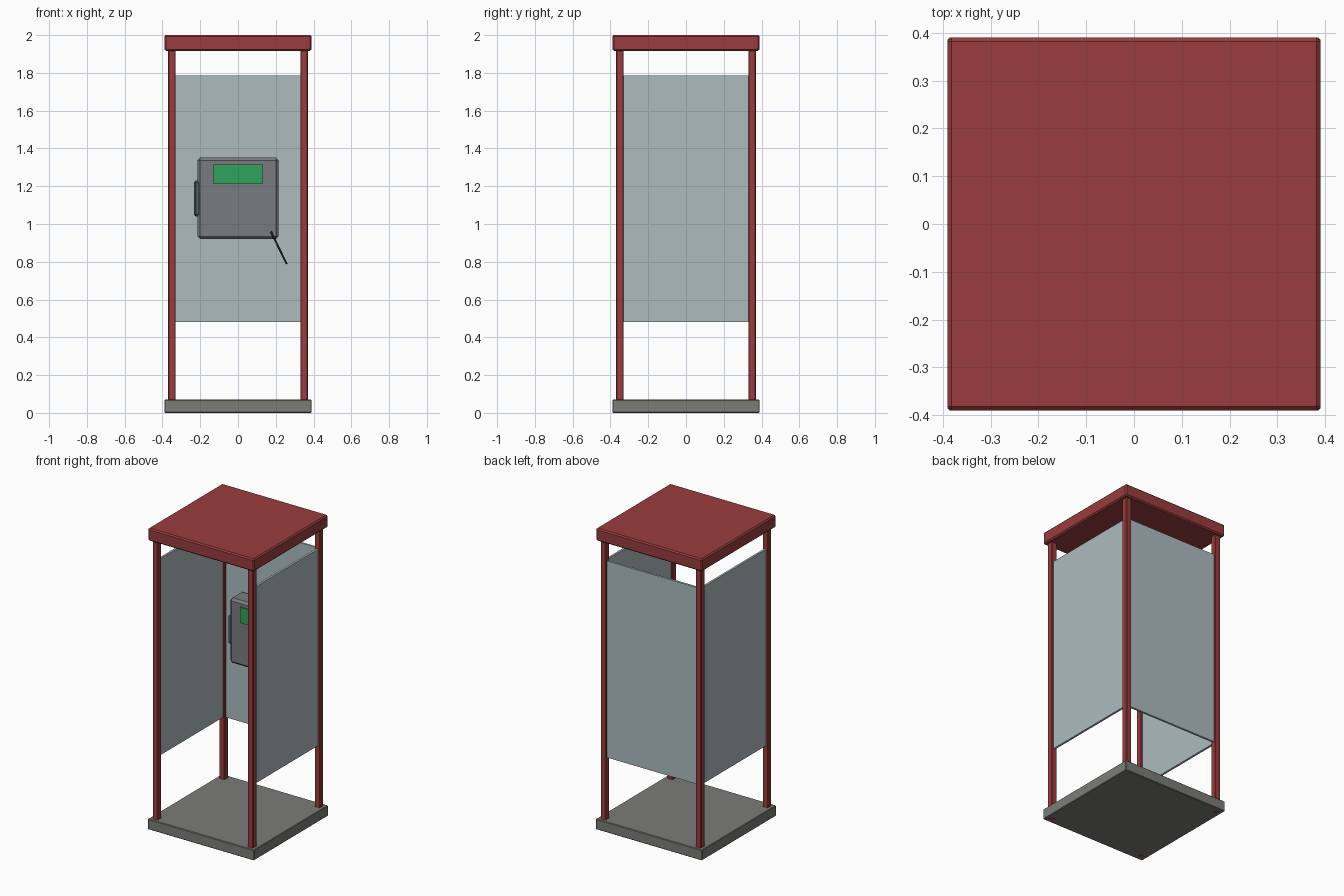
import bpy, math
from mathutils import Vector

if "Cube" in bpy.data.objects:
    bpy.data.objects.remove(bpy.data.objects["Cube"])


def material(name, rgb):
    m = bpy.data.materials.new(name)
    m.diffuse_color = (*rgb, 1)
    m.use_nodes = True
    m.node_tree.nodes["Principled BSDF"].inputs["Base Color"].default_value = m.diffuse_color
    return m


RED = material("red_paint", (0.32, 0.045, 0.047))
GLASS = material("pale_glass", (0.42, 0.5, 0.52))
CONCRETE = material("concrete", (0.2, 0.2, 0.19))
STEEL = material("steel", (0.19, 0.2, 0.21))
GREEN = material("green_screen", (0.03, 0.36, 0.11))
DARK = material("dark_plastic", (0.08, 0.095, 0.11))
BLACK = material("black_cord", (0.012, 0.014, 0.018))


def box(name, lo, hi, mat, bevel=0.0):
    """Box between two corners, optionally chamfered."""
    lo, hi = Vector(lo), Vector(hi)
    bpy.ops.mesh.primitive_cube_add(size=1, location=(lo + hi) / 2)
    ob = bpy.context.object
    ob.name = name
    ob.scale = hi - lo
    bpy.ops.object.transform_apply(location=False, rotation=False, scale=True)
    ob.data.materials.append(mat)
    if bevel:
        mod = ob.modifiers.new("chamfer", 'BEVEL')
        mod.width = bevel
        mod.segments = 1
    return ob


# Floor slab and roof
box("floor_slab", (-0.39, -0.39, 0.0), (0.39, 0.39, 0.07), CONCRETE, 0.004)
box("roof", (-0.39, -0.39, 1.917), (0.39, 0.39, 2.0), RED, 0.008)

# Four corner posts
for sx, side in ((-1, "left"), (1, "right")):
    for sy, end in ((-1, "front"), (1, "back")):
        x, y = sx * 0.35, sy * 0.35
        box(f"{end}_{side}_post", (x - 0.02, y - 0.02, 0.0),
            (x + 0.02, y + 0.02, 1.93), RED, 0.004)

# Glass panels on the sides and back, front left open
Z0, Z1, T = 0.48, 1.785, 0.007
for sx, side in ((-1, "left"), (1, "right")):
    x = sx * 0.35
    box(f"{side}_panel", (x - T, -0.335, Z0), (x + T, 0.335, Z1), GLASS)
box("back_panel", (-0.335, 0.35 - T, Z0), (0.335, 0.35 + T, Z1), GLASS)

# Telephone body, screen and handset
box("phone_body", (-0.215, 0.215, 0.92), (0.215, 0.345, 1.352), STEEL, 0.015)
box("phone_screen", (-0.13, 0.206, 1.213), (0.13, 0.225, 1.316), GREEN)
box("handset", (-0.234, 0.222, 1.04), (-0.175, 0.285, 1.23), DARK, 0.01)

# Hanging cord
a, b = Vector((0.174, 0.21, 0.96)), Vector((0.258, 0.21, 0.788))
bpy.ops.mesh.primitive_cylinder_add(vertices=12, radius=0.005,
                                    depth=(b - a).length, location=(a + b) / 2)
cord = bpy.context.object
cord.name = "cord"
cord.rotation_euler = (b - a).to_track_quat('Z', 'Y').to_euler()
cord.data.materials.append(BLACK)
bpy.ops.object.shade_smooth_by_angle(angle=math.radians(40))
